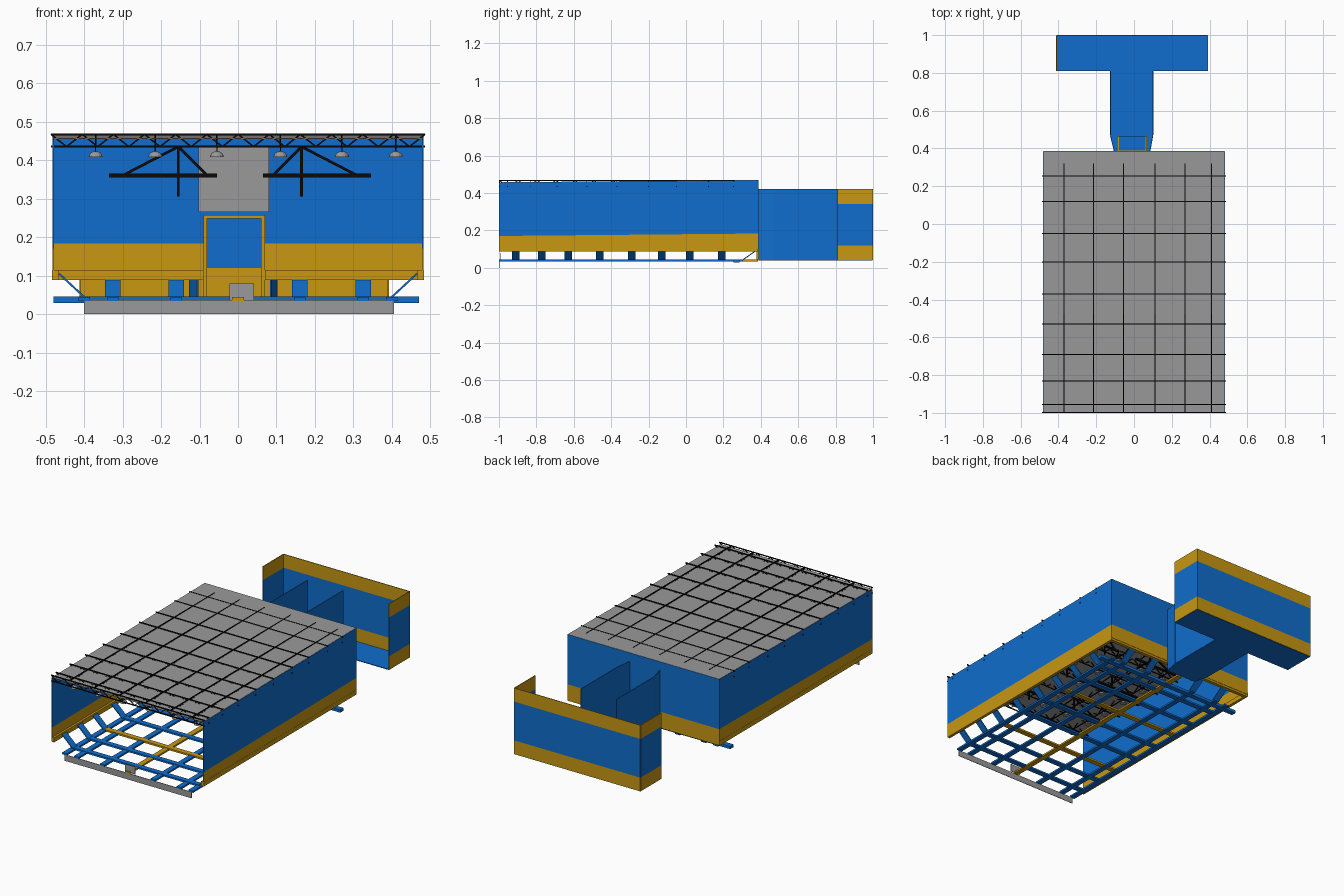
import bpy
import bmesh
import math
from mathutils import Vector

cube = bpy.data.objects.get("Cube")
if cube:
    bpy.data.objects.remove(cube, do_unlink=True)


def material(name, r, g, b):
    m = bpy.data.materials.new(name)
    m.use_nodes = True
    m.diffuse_color = (r, g, b, 1)
    m.node_tree.nodes["Principled BSDF"].inputs["Base Color"].default_value = (r, g, b, 1)
    return m


BLUE = material("blue paint", 0.005, 0.155, 0.61)
YELLOW = material("ochre yellow", 0.58, 0.31, 0.006)
GREY = material("mid grey", 0.32, 0.32, 0.32)
BLACK = material("black steel", 0.003, 0.003, 0.003)


def finish(name, bm, mat):
    bmesh.ops.recalc_face_normals(bm, faces=bm.faces)
    me = bpy.data.meshes.new(name)
    bm.to_mesh(me)
    bm.free()
    me.materials.append(mat)
    ob = bpy.data.objects.new(name, me)
    bpy.context.collection.objects.link(ob)
    return ob


def add_box(bm, x0, x1, y0, y1, z0, z1):
    vs = bmesh.ops.create_cube(bm, size=1)["verts"]
    for v in vs:
        v.co = Vector((x0 if v.co.x < 0 else x1,
                       y0 if v.co.y < 0 else y1,
                       z0 if v.co.z < 0 else z1))


def add_bar(bm, a, b, w=0.004, h=None):
    """Square or flat bar between two points."""
    a, b = Vector(a), Vector(b)
    d = (b - a).normalized()
    side = d.cross(Vector((0, 0, 1)))
    side = side.normalized() if side.length > 0.01 else Vector((1, 0, 0))
    up = side.cross(d)
    h = h or w
    for v in bmesh.ops.create_cube(bm, size=1)["verts"]:
        base = b if v.co.x > 0 else a
        v.co = base + side * v.co.y * w + up * v.co.z * h


def panels(name, quads, mat, thick=0.004):
    """Thin sheets, each one a quad."""
    bm = bmesh.new()
    for q in quads:
        bm.faces.new([bm.verts.new(p) for p in q])
    ob = finish(name, bm, mat)
    mod = ob.modifiers.new("thickness", "SOLIDIFY")
    mod.thickness = thick
    mod.offset = 0
    return ob


def upright(x0, y0, x1, y1, z0, z1, z2=None, z3=None):
    """Vertical sheet; optional other heights at the second end."""
    z2 = z0 if z2 is None else z2
    z3 = z1 if z3 is None else z3
    return [(x0, y0, z0), (x1, y1, z2), (x1, y1, z3), (x0, y0, z1)]


W, FRONT, BACK = 0.48, -1.0, 0.385
SIDES = (-1, 1)

# hall walls: yellow skirt below blue
panels("side_walls_upper", [upright(s * W, FRONT, s * W, BACK, .17, .455, .183, .468)
                            for s in SIDES], BLUE)
panels("side_walls_skirt", [upright(s * W, FRONT, s * W, BACK, .09, .17, .1, .183)
                            for s in SIDES], YELLOW)
panels("back_wall_upper", [upright(-W, BACK, -.085, BACK, .183, .468),
                           upright(.065, BACK, W, BACK, .183, .468),
                           upright(-.085, BACK, .065, BACK, .255, .468)], BLUE)
panels("back_wall_skirt", [upright(-W, BACK, -.085, BACK, .1, .183),
                           upright(.065, BACK, W, BACK, .1, .183)], YELLOW)
bm = bmesh.new()
for s in SIDES:
    x0, x1 = sorted((s * .466, s * .483))
    add_box(bm, x0, x1, FRONT, BACK, .088, .114)
add_box(bm, -W, -.09, BACK - .02, BACK, .088, .114)
add_box(bm, .07, W, BACK - .02, BACK, .088, .114)
finish("wall_base_ledge", bm, YELLOW)

# gently sloping roof
panels("roof", [[(-W, FRONT, .456), (W, FRONT, .456), (W, BACK, .468), (-W, BACK, .468)]],
       GREY, .002)

# roof trusses in both directions
cross_y = [.255, .12, -.05, -.2, -.37, -.53, -.69, -.83, -.955]
long_x = [-.37, -.215, -.055, .11, .27, .41]
TOP, LOW = .467, .435


def add_truss(bm, a, b, pitch):
    a, b = Vector(a), Vector(b)
    for z in (TOP, LOW):
        add_bar(bm, (a.x, a.y, z), (b.x, b.y, z), .005)
    n = round((b - a).length / pitch)
    for i in range(n):
        p, q = a.lerp(b, i / n), a.lerp(b, (i + 1) / n)
        z0, z1 = (LOW, TOP) if i % 2 else (TOP, LOW)
        add_bar(bm, (p.x, p.y, z0), (q.x, q.y, z1))


bm = bmesh.new()
for y in cross_y:
    add_truss(bm, (-.486, y, 0), (.486, y, 0), .04)
add_truss(bm, (-.486, FRONT + .003, 0), (.486, FRONT + .003, 0), .04)
for x in long_x:
    add_truss(bm, (x, FRONT, 0), (x, .32, 0), .05)
finish("roof_trusses", bm, BLACK)

# hanging dome lamps
bm = bmesh.new()
rods = bmesh.new()
for y in cross_y:
    for x in long_x:
        r = bmesh.ops.create_uvsphere(bm, u_segments=12, v_segments=8, radius=.018)
        for v in r["verts"]:
            v.co = Vector((x, y, .408)) + Vector((v.co.x, v.co.y, max(v.co.z, 0) * .85))
        add_bar(rods, (x, y, .42), (x, y, LOW), .003)
bmesh.ops.dissolve_degenerate(bm, dist=1e-5, edges=bm.edges)
finish("lamp_domes", bm, GREY)
finish("lamp_rods", rods, BLACK)

# suspended braced frames
bm = bmesh.new()
for y in (-.69, -.37, -.05, .255):
    for s in SIDES:
        def at(x, z):
            return (.005 + s * x, y, z)
        add_bar(bm, at(.06, .36), at(.34, .36), .01)
        add_bar(bm, at(.16, .305), at(.16, LOW), .007)
        add_bar(bm, at(.16, LOW), at(.305, .36), .007)
        add_bar(bm, at(.16, LOW), at(.085, .36), .007)
finish("hanging_frames", bm, BLACK)

# floor lattice of flat beams
strut_y = [-.91, -.77, -.63, -.46, -.29, -.13, .02, .19]
strut_x = [-.325, -.16, .16, .325]
blue, yellow = bmesh.new(), bmesh.new()
for i, y in enumerate(strut_y):
    add_bar(yellow if i % 3 == 2 else blue, (-.4, y, .041), (.4, y, .041), .03, .01)
for x in strut_x + [-.4, .4]:
    add_bar(blue, (x, FRONT, .039), (x, BACK - .08, .039), .03, .01)
add_bar(yellow, (0, FRONT, .039), (0, BACK, .039), .03, .01)
add_bar(blue, (-.48, .27, .037), (.47, .27, .037), .03, .016)
finish("floor_beams_blue", blue, BLUE)
finish("floor_beams_yellow", yellow, YELLOW)

# slanted struts from lattice to walls
bm = bmesh.new()
for s in SIDES:
    for y in strut_y:
        add_bar(bm, (s * .395, y, .04), (s * .465, y, .105), .04, .005)
for x in strut_x:
    add_bar(bm, (x, .3, .04), (x, BACK - .01, .092), .04, .005)
finish("floor_struts", bm, BLUE)

# front sill and small sign
panels("front_sill", [upright(-.4, -.998, .405, -.998, 0, .036)], GREY, .003)
panels("front_plate", [upright(-.022, -.99, .042, -.99, .036, .08)], GREY, .003)

# grey screen over the doorway
panels("wall_screen", [upright(-.102, .378, .08, .378, .265, .435)], GREY)

# doorway frame with deep jambs
bm = bmesh.new()
for x in (-.09, .06):
    add_box(bm, x, x + .01, .376, .467, .045, .257)
add_box(bm, -.09, .07, .376, .39, .248, .257)
finish("door_frame", bm, YELLOW)
panels("door_canopy", [[(-.08, .39, .252), (.06, .39, .252),
                        (.06, .467, .252), (-.08, .467, .252)]], BLUE)

# corridor, open on top, tapering to the doorway
Z0, Z1, MID, END = .042, .42, .81, .998
panels("corridor_walls", [upright(-.125, .47, -.125, MID, Z0, Z1),
                          upright(-.105, .387, -.125, .47, Z0, Z1),
                          upright(.1, .47, .1, MID, Z0, Z1),
                          upright(.085, .387, .1, .47, Z0, Z1)], BLUE)
panels("corridor_floor", [[(-.125, .47, Z0), (.1, .47, Z0), (.1, MID, Z0), (-.125, MID, Z0)],
                          [(-.105, .387, Z0), (.085, .387, Z0), (.1, .47, Z0), (-.125, .47, Z0)]],
       BLUE)

# end room with three banded walls, open toward the hall
L, R = -.41, .39
panels("end_room_floor", [[(L, MID, Z0), (R, MID, Z0), (R, END, Z0), (L, END, Z0)]], BLUE)
for name, lo, hi, mat in (("lower", Z0, .12, YELLOW), ("middle", .12, .342, BLUE),
                          ("upper", .342, Z1, YELLOW)):
    panels("end_room_" + name + "_band", [upright(L, END, R, END, lo, hi),
                                          upright(L, MID, L, END, lo, hi),
                                          upright(R, MID, R, END, lo, hi)], mat)
